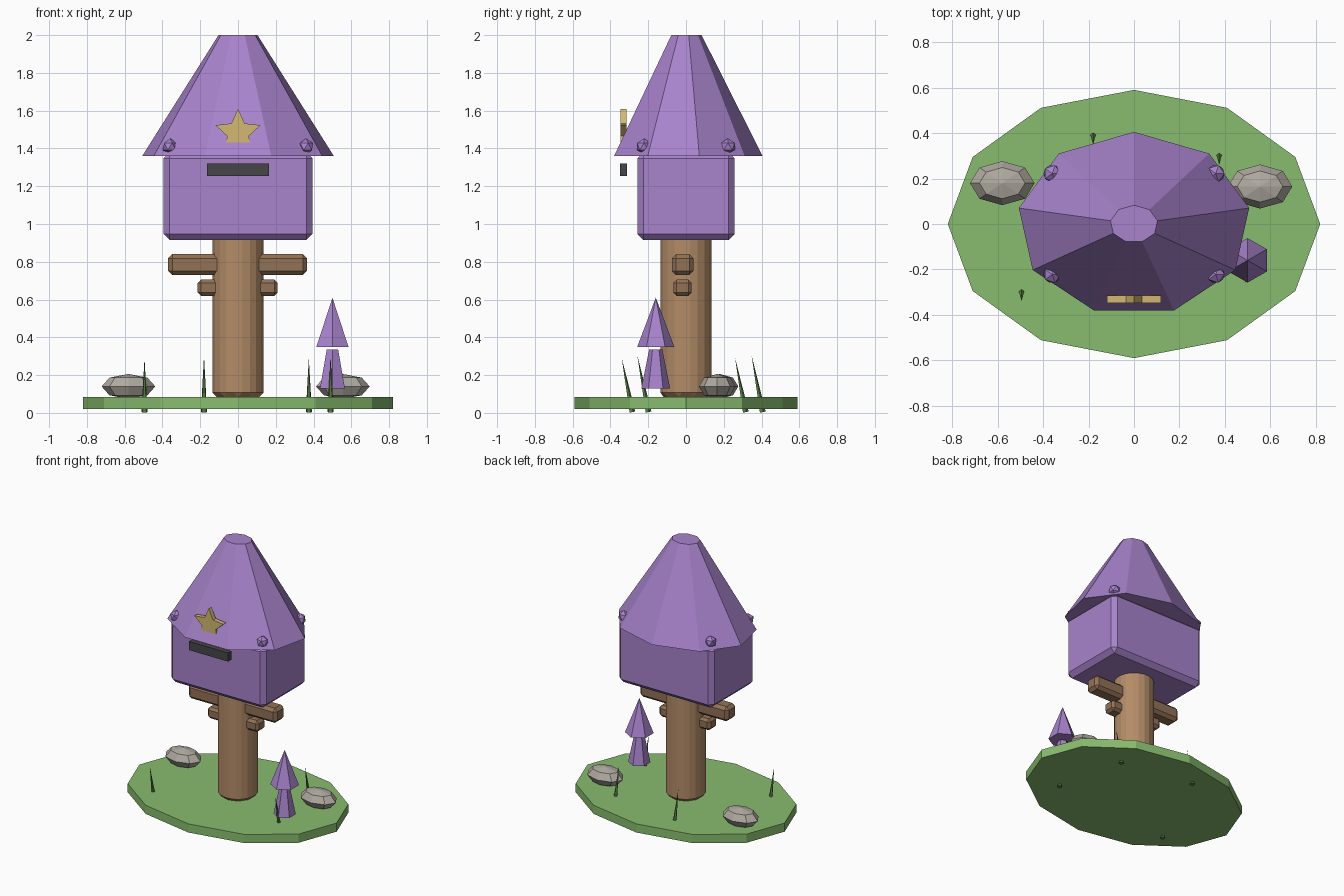
import bpy
import bmesh
from math import sin, cos, pi, atan2
from mathutils import Matrix

cube = bpy.data.objects.get("Cube")
if cube:
    bpy.data.objects.remove(cube, do_unlink=True)


def material(name, r, g, b):
    lin = [((c / 255 + 0.055) / 1.055) ** 2.4 for c in (r, g, b)] + [1]
    m = bpy.data.materials.new(name)
    m.use_nodes = True
    m.diffuse_color = lin
    m.node_tree.nodes["Principled BSDF"].inputs["Base Color"].default_value = lin
    return m


PURPLE = material("purple paint", 168, 131, 204)
GREEN = material("lawn green", 136, 188, 110)
BLADE = material("dark grass", 88, 130, 68)
BARK = material("trunk brown", 180, 140, 104)
BRANCH = material("branch brown", 146, 114, 86)
STONE = material("stone grey", 176, 170, 160)
GOLD = material("gold", 212, 184, 114)
DARK = material("slot charcoal", 70, 70, 73)


def finish(name, bm, mat, loc, bevel=0):
    bmesh.ops.recalc_face_normals(bm, faces=bm.faces)
    mesh = bpy.data.meshes.new(name)
    bm.to_mesh(mesh)
    bm.free()
    mesh.materials.append(mat)
    ob = bpy.data.objects.new(name, mesh)
    ob.location = loc
    bpy.context.collection.objects.link(ob)
    if bevel:
        mod = ob.modifiers.new("chamfer", "BEVEL")
        mod.width = bevel
        mod.segments = 1
        mod.limit_method = "ANGLE"
    return ob


def cone(name, mat, sides, x, y, z0, z1, r0, r1, squash=1, bevel=0, lean=0):
    """Cone or cylinder from z0 to z1 with one corner on +y."""
    bm = bmesh.new()
    h = z1 - z0
    bmesh.ops.create_cone(bm, cap_ends=True, segments=sides, radius1=r0,
                          radius2=r1, depth=h)
    # put a corner exactly on +y before squashing
    v = max(bm.verts, key=lambda p: p.co.xy.length)
    turn = pi / 2 - atan2(v.co.y, v.co.x)
    bmesh.ops.rotate(bm, verts=bm.verts, matrix=Matrix.Rotation(turn, 3, "Z"))
    bmesh.ops.scale(bm, verts=bm.verts, vec=(1, squash, 1))
    bmesh.ops.translate(bm, verts=bm.verts, vec=(0, 0, h / 2))
    if lean:
        bmesh.ops.rotate(bm, verts=bm.verts, matrix=Matrix.Rotation(lean, 3, "X"))
    return finish(name, bm, mat, (x, y, z0), bevel)


def box(name, mat, lo, hi, bevel=0):
    bm = bmesh.new()
    bmesh.ops.create_cube(bm, size=1)
    bmesh.ops.scale(bm, verts=bm.verts, vec=[b - a for a, b in zip(lo, hi)])
    return finish(name, bm, mat, [(a + b) / 2 for a, b in zip(lo, hi)], bevel)


# Ground and trunk
cone("ground", GREEN, 12, 0, 0, 0.02, 0.085, 0.82, 0.82, squash=0.72)
cone("trunk", BARK, 10, 0, 0, 0.085, 0.94, 0.142, 0.142, bevel=0.022)

# Branches through the trunk
box("upper_branch", BRANCH, (-0.37, -0.075, 0.73), (0.365, 0.04, 0.84), 0.022)
box("lower_branch", BRANCH, (-0.215, -0.067, 0.62), (0.21, 0.03, 0.705), 0.018)

# House body and roof
box("house_body", PURPLE, (-0.395, -0.258, 0.915), (0.395, 0.258, 1.38), 0.033)
cone("roof", PURPLE, 9, 0, 0, 1.36, 2.0, 0.515, 0.105, squash=0.787)

# Corner knobs
for sx, side in ((-1, "right"), (1, "left")):
    for sy, end in ((-1, "front"), (1, "back")):
        bm = bmesh.new()
        bmesh.ops.create_icosphere(bm, subdivisions=1, radius=0.043)
        finish(f"{end}_{side}_knob", bm, PURPLE, (sx * 0.36, sy * 0.222, 1.41))

# Mail slot and star plaque
box("mail_slot", DARK, (-0.163, -0.35, 1.255), (0.163, -0.312, 1.32))
bm = bmesh.new()
points = []
for i in range(10):
    r = 0.06 if i % 2 else 0.126
    a = i * pi / 5
    points.append(bm.verts.new((r * sin(a), 0, r * cos(a))))
face = bm.faces.new(points)
new = bmesh.ops.extrude_face_region(bm, geom=[face])["geom"]
bmesh.ops.translate(bm, vec=(0, 0.032, 0),
                    verts=[g for g in new if isinstance(g, bmesh.types.BMVert)])
finish("star", bm, GOLD, (0, -0.347, 1.484))

# Small two-tier tree
cone("tree_lower", PURPLE, 6, 0.5, -0.16, 0.13, 0.335, 0.076, 0.035)
cone("tree_upper", PURPLE, 6, 0.5, -0.16, 0.35, 0.61, 0.098, 0)

# Rocks
for name, x, y in (("right_rock", -0.58, 0.18), ("left_rock", 0.555, 0.165)):
    bm = bmesh.new()
    bmesh.ops.create_uvsphere(bm, u_segments=8, v_segments=4, radius=1)
    bmesh.ops.scale(bm, verts=bm.verts, vec=(0.142, 0.097, 0.066))
    finish(name, bm, STONE, (x, y, 0.14))

# Leaning grass blades
for i, (x, y, top) in enumerate(((-0.495, -0.285, 0.295), (-0.18, 0.405, 0.308),
                                 (0.375, 0.315, 0.295), (0.49, -0.2, 0.308))):
    cone(f"grass_blade_{i + 1}", BLADE, 5, x, y, 0.004, top, 0.017, 0, lean=0.19)
